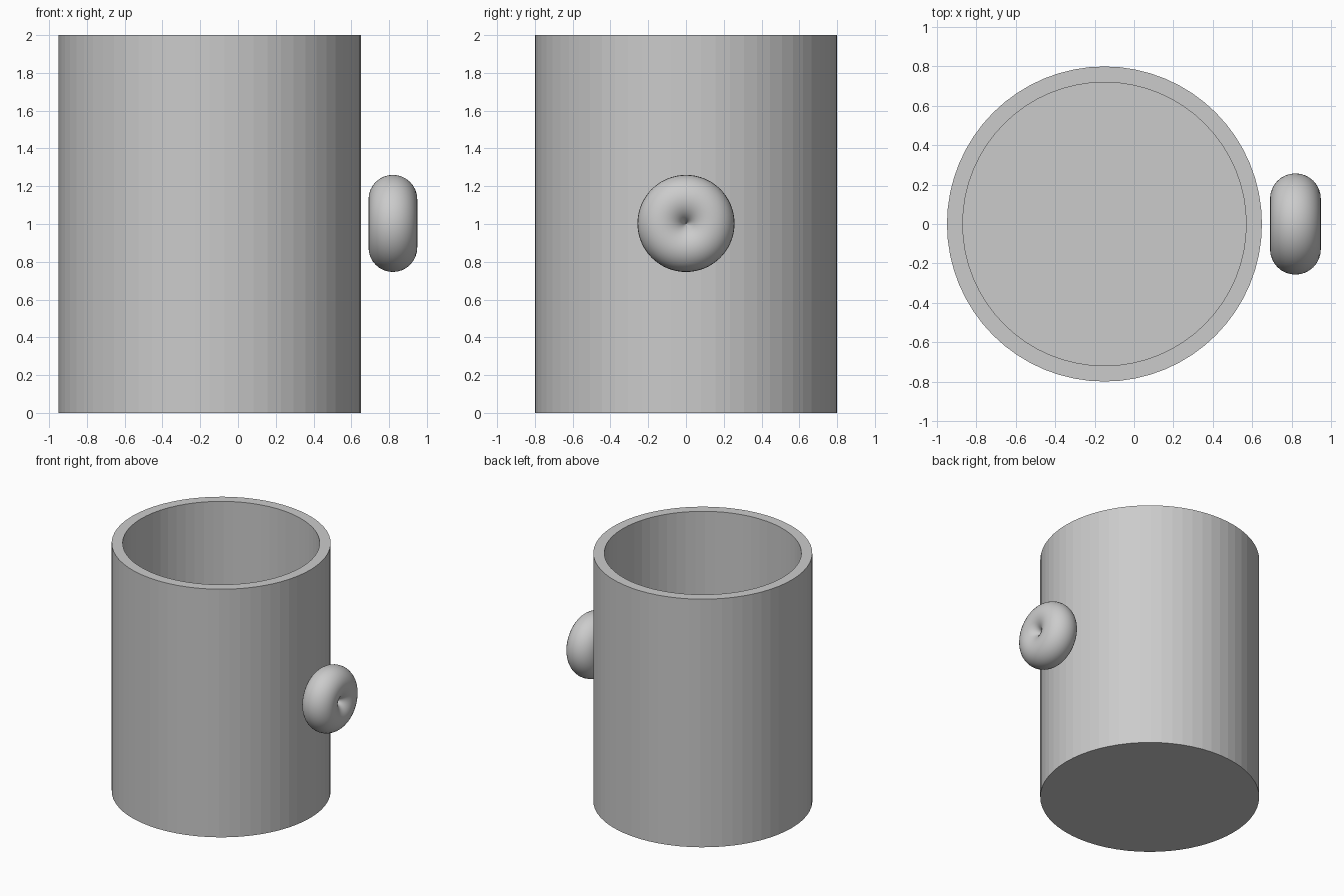
import bpy
import bmesh
import math

cube = bpy.data.objects.get("Cube")
if cube:
    bpy.data.objects.remove(cube, do_unlink=True)

SIDES = 64
CENTRE_X = -0.15
OUTER, WALL, HEIGHT = 0.8, 0.08, 2.0

grey = bpy.data.materials.new("plain grey")
grey.use_nodes = True
colour = (0.6, 0.6, 0.6, 1)
grey.diffuse_color = colour
grey.node_tree.nodes["Principled BSDF"].inputs["Base Color"].default_value = colour

# Cup: a solid cylinder whose top is inset for the rim and pushed down for the hollow
bpy.ops.mesh.primitive_cylinder_add(vertices=SIDES, radius=OUTER, depth=HEIGHT,
                                    location=(CENTRE_X, 0, HEIGHT / 2))
cup = bpy.context.object
cup.name = "cup_body"
bm = bmesh.new()
bm.from_mesh(cup.data)
top = max(bm.faces, key=lambda f: f.calc_center_median().z)
bmesh.ops.inset_region(bm, faces=[top], thickness=WALL, use_even_offset=True)
hollow = bmesh.ops.extrude_face_region(bm, geom=[top])
floor = [v for v in hollow["geom"] if isinstance(v, bmesh.types.BMVert)]
bmesh.ops.translate(bm, verts=floor, vec=(0, 0, WALL - HEIGHT))
if top.is_valid:
    bmesh.ops.delete(bm, geom=[top], context="FACES_ONLY")
bmesh.ops.recalc_face_normals(bm, faces=bm.faces)
bm.to_mesh(cup.data)
bm.free()
cup.data.materials.append(grey)

# Handle: a closed ring beside the cup, its axis pointing sideways
bpy.ops.mesh.primitive_torus_add(major_segments=64, minor_segments=32,
                                 major_radius=0.128, minor_radius=0.129,
                                 location=(0.82, 0, 1.003),
                                 rotation=(0, math.pi / 2, 0))
handle = bpy.context.object
handle.name = "handle"
handle.data.materials.append(grey)
bpy.ops.object.shade_smooth()
